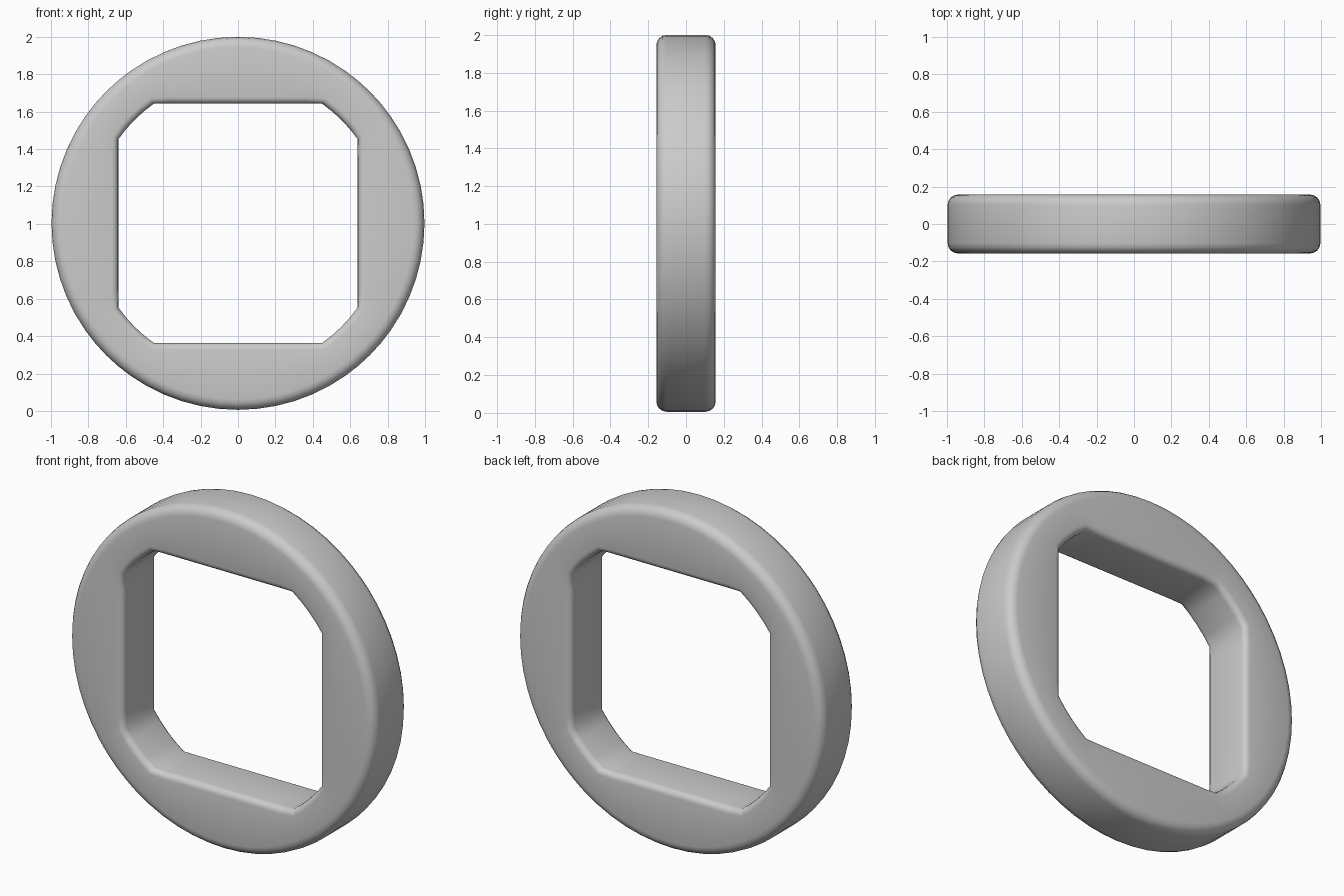
import bpy, bmesh, math

if "Cube" in bpy.data.objects:
    bpy.data.objects.remove(bpy.data.objects["Cube"])

R_OUT, HALF, R_HOLE, DEPTH = 0.997, 0.64, 0.782, 0.157
B_OUT, B_IN, SEG = 0.055, 0.035, 4

# Angles: flats of the hole plus the clipped round corners, per quadrant
edge = math.acos(HALF / R_HOLE)
angles = []
for q in range(4):
    base = q * math.pi / 2
    angles += [base - edge + 2 * edge * i / 12 for i in range(12)]
    gap = math.pi / 2 - 2 * edge
    angles += [base + edge + gap * i / 4 for i in range(4)]


def hole_radius(a, d):
    flat = (HALF + d) / max(abs(math.cos(a)), abs(math.sin(a)))
    return min(flat, R_HOLE + d)


# Closed cross-section: (is_outer, inset from surface, y)
profile = []
for outer, bev in ((True, B_OUT), (False, B_IN)):
    half = []
    for i in range(SEG + 1):
        t = math.pi / 2 * i / SEG
        half.append((bev * (1 - math.sin(t)), DEPTH - bev * (1 - math.cos(t))))
    loop = [(outer, d, -y) for d, y in half] + [(outer, d, y) for d, y in reversed(half)]
    profile += loop if outer else loop[::-1]

# Sweep the section around the ring
bm = bmesh.new()
rings = []
for a in angles:
    ring = []
    for outer, d, y in profile:
        r = R_OUT - d if outer else hole_radius(a, d)
        ring.append(bm.verts.new((r * math.cos(a), y, 1.003 + r * math.sin(a))))
    rings.append(ring)
n, m = len(rings), len(profile)
for i in range(n):
    for j in range(m):
        p, q = rings[i], rings[(i + 1) % n]
        k = (j + 1) % m
        bm.faces.new((p[j], p[k], q[k], q[j]))
bmesh.ops.recalc_face_normals(bm, faces=bm.faces)

mesh = bpy.data.meshes.new("ring")
bm.to_mesh(mesh)
bm.free()
obj = bpy.data.objects.new("square_hole_ring", mesh)
bpy.context.collection.objects.link(obj)
bpy.context.view_layer.objects.active = obj
obj.select_set(True)
bpy.ops.object.shade_smooth_by_angle(angle=math.radians(40))
